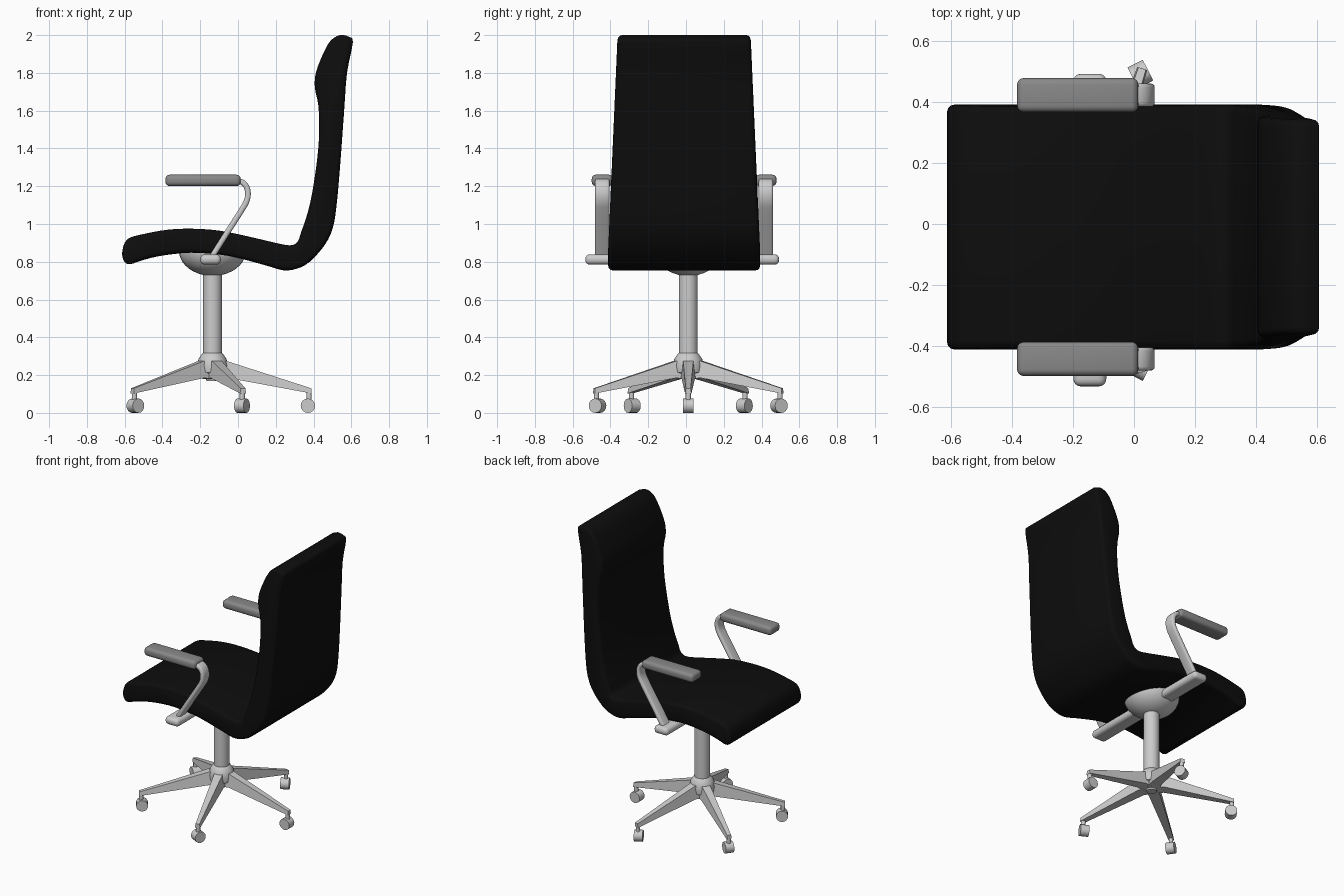
import bpy, bmesh
from math import radians, sin, cos, pi
from mathutils import Vector, Matrix

if "Cube" in bpy.data.objects:
    bpy.data.objects.remove(bpy.data.objects["Cube"])

PX, PY = -0.135, 0.012      # pedestal axis
SY = -0.01                  # seat and arm centre line


def material(name, v):
    m = bpy.data.materials.new(name)
    m.diffuse_color = (v, v, v, 1)
    m.use_nodes = True
    m.node_tree.nodes["Principled BSDF"].inputs["Base Color"].default_value = m.diffuse_color
    return m


def finish(name, bm, mat=None, angle=35):
    bmesh.ops.recalc_face_normals(bm, faces=bm.faces)
    me = bpy.data.meshes.new(name)
    bm.to_mesh(me)
    bm.free()
    for p in me.polygons:
        p.use_smooth = True
    me.set_sharp_from_angle(angle=radians(angle))
    ob = bpy.data.objects.new(name, me)
    bpy.context.collection.objects.link(ob)
    if mat:
        me.materials.append(mat)
    return ob


def spline(pts, closed, n=3):
    """Catmull-Rom points through a list of 2D points."""
    P = [Vector(p) for p in pts]
    k = len(P)
    get = (lambda i: P[i % k]) if closed else (lambda i: P[max(0, min(k - 1, i))])
    out = []
    for i in range(k if closed else k - 1):
        a, b, c, d = (get(i + j) for j in (-1, 0, 1, 2))
        for s in range(n):
            t = s / n
            out.append(0.5 * (2 * b + (c - a) * t + (2 * a - 5 * b + 4 * c - d) * t * t
                              + (3 * b - a - 3 * c + d) * t ** 3))
    if not closed:
        out.append(P[-1])
    return out


def normals(P, closed):
    k = len(P)
    res = []
    for i in range(k):
        a = P[i - 1] if closed or i else P[i]
        b = P[(i + 1) % k] if closed or i < k - 1 else P[i]
        t = (b - a).normalized()
        res.append(Vector((t.y, -t.x)))
    return res


def slab(name, P, half, y0, r, mat=None):
    """Clockwise xz outline widened along y with rounded rims; half(z) is the half width."""
    bm = bmesh.new()
    N = normals(P, True)
    steps = [(r * (1 - sin(a)), r * (1 - cos(a))) for a in (0, pi / 6, pi / 3, pi / 2)]
    sections = [(-1, d, e) for d, e in steps] + [(1, d, e) for d, e in reversed(steps)]
    rings = []
    for s, d, e in sections:
        rings.append([bm.verts.new((p.x + n.x * d, y0 + s * (half(p.y) - e), p.y + n.y * d))
                      for p, n in zip(P, N)])
    k = len(P)
    for A, B in zip(rings, rings[1:]):
        for i in range(k):
            bm.faces.new((A[i], A[(i + 1) % k], B[(i + 1) % k], B[i]))
    bm.faces.new(rings[0])
    bm.faces.new(rings[-1])
    return finish(name, bm, mat, 60)


def lathe(name, prof, seg=32):
    bm = bmesh.new()
    vs = [bm.verts.new((r, 0, z)) for r, z in prof]
    es = [bm.edges.new(e) for e in zip(vs, vs[1:])]
    bmesh.ops.spin(bm, geom=vs + es, cent=(0, 0, 0), axis=(0, 0, 1), angle=2 * pi, steps=seg)
    bmesh.ops.remove_doubles(bm, verts=bm.verts, dist=1e-5)
    ob = finish(name, bm)
    ob.location = (PX, PY, 0)
    return ob


def rounded_box(name, c, size, r, mat=None):
    bm = bmesh.new()
    bmesh.ops.create_cube(bm, size=1, matrix=Matrix.Translation(c) @ Matrix.Diagonal((*size, 1)))
    bmesh.ops.bevel(bm, geom=bm.edges[:], offset=r, segments=4, profile=0.5, affect='EDGES')
    return finish(name, bm, mat)


black = material("black_upholstery", 0.004)
dark = material("dark_grey_pad", 0.25)

# Seat shell: one flowing profile from seat to headrest
outline = [(-0.612, 0.86), (-0.585, 0.92), (-0.5, 0.947), (-0.37, 0.97), (-0.24, 0.975),
           (-0.1, 0.965), (0.05, 0.935), (0.2, 0.9), (0.275, 0.887), (0.315, 0.905),
           (0.335, 0.96), (0.36, 1.03), (0.39, 1.15), (0.42, 1.35), (0.43, 1.5),
           (0.425, 1.63), (0.407, 1.72), (0.412, 1.8), (0.45, 1.9), (0.49, 1.97),
           (0.54, 2.0), (0.59, 1.99), (0.608, 1.96), (0.577, 1.8), (0.562, 1.6),
           (0.54, 1.3), (0.522, 1.1), (0.502, 0.98), (0.46, 0.89), (0.38, 0.8),
           (0.31, 0.763), (0.24, 0.755), (0.15, 0.78), (0, 0.82), (-0.1, 0.838),
           (-0.25, 0.848), (-0.4, 0.833), (-0.5, 0.81), (-0.575, 0.787), (-0.607, 0.81)]
slab("seat_and_back", spline(outline, True),
     lambda z: 0.402 - 0.05 * max(0, z - 0.85) / 1.15, SY, 0.024, black)

# Arms: bent strip and pad on each side, joined by a bar under the seat
path = spline([(-0.145, 0.815), (-0.06, 0.95), (0.02, 1.075), (0.045, 1.12), (0.053, 1.16),
               (0.045, 1.197), (0.02, 1.222), (-0.03, 1.232)], False)
N = normals(path, False)
strip = [p - n * 0.015 for p, n in zip(path, N)] + [p + n * 0.015 for p, n in zip(path[::-1], N[::-1])]
for side, s in (("left", -1), ("right", 1)):
    slab(side + "_arm", strip, lambda z: 0.038, SY + s * 0.433, 0.012)
    rounded_box(side + "_arm_pad", (-0.185, SY + s * 0.433, 1.231), (0.398, 0.112, 0.06), 0.022, dark)
rounded_box("arm_bar", (-0.145, -0.02, 0.812), (0.108, 1.026, 0.054), 0.024)

# Pedestal: seat dome, column and hub
dome = [(0.178 * cos(a), 0.86 - 0.135 * sin(a)) for a in [i * pi / 20 for i in range(10)]]
lathe("seat_dome", [(0, 0.86)] + dome + [(0, 0.725)])
lathe("column", [(0, 0.25), (0.05, 0.25), (0.05, 0.78), (0, 0.78)])
lathe("hub", [(0, 0.17), (0.032, 0.17), (0.038, 0.2), (0.078, 0.215), (0.082, 0.25),
              (0.074, 0.285), (0.056, 0.312), (0.045, 0.32), (0, 0.32)])

# Five tapered legs with casters
sections = [(0.03, 0.04, 0.18, 0.288), (0.08, 0.036, 0.185, 0.273), (0.524, 0.017, 0.103, 0.13)]
for i, (deg, axle) in enumerate([(0, 90), (72, 27), (144, 54), (216, -54), (288, -27)]):
    bm = bmesh.new()
    rings = [[bm.verts.new(v) for v in ((r, -w, lo), (r, w, lo), (r, w * 0.75, hi), (r, -w * 0.75, hi))]
             for r, w, lo, hi in sections]
    for A, B in zip(rings, rings[1:]):
        for j in range(4):
            bm.faces.new((A[j], A[(j + 1) % 4], B[(j + 1) % 4], B[j]))
    bm.faces.new(rings[0])
    bm.faces.new(rings[-1])
    leg = finish(f"leg_{i + 1}", bm, angle=20)
    leg.location = (PX, PY, 0)
    leg.rotation_euler.z = radians(deg)

    a = radians(deg)
    bm = bmesh.new()
    bmesh.ops.create_cone(bm, cap_ends=True, segments=16, radius1=0.038, radius2=0.038, depth=0.056,
                          matrix=Matrix.Rotation(radians(axle), 4, 'Z') @ Matrix.Rotation(pi / 2, 4, 'Y'))
    bmesh.ops.create_cone(bm, cap_ends=True, segments=12, radius1=0.014, radius2=0.014, depth=0.06,
                          matrix=Matrix.Translation((0.006 * cos(a), 0.006 * sin(a), 0.05)))
    caster = finish(f"caster_{i + 1}", bm)
    caster.location = (PX + 0.505 * cos(a), PY + 0.505 * sin(a), 0.038)
